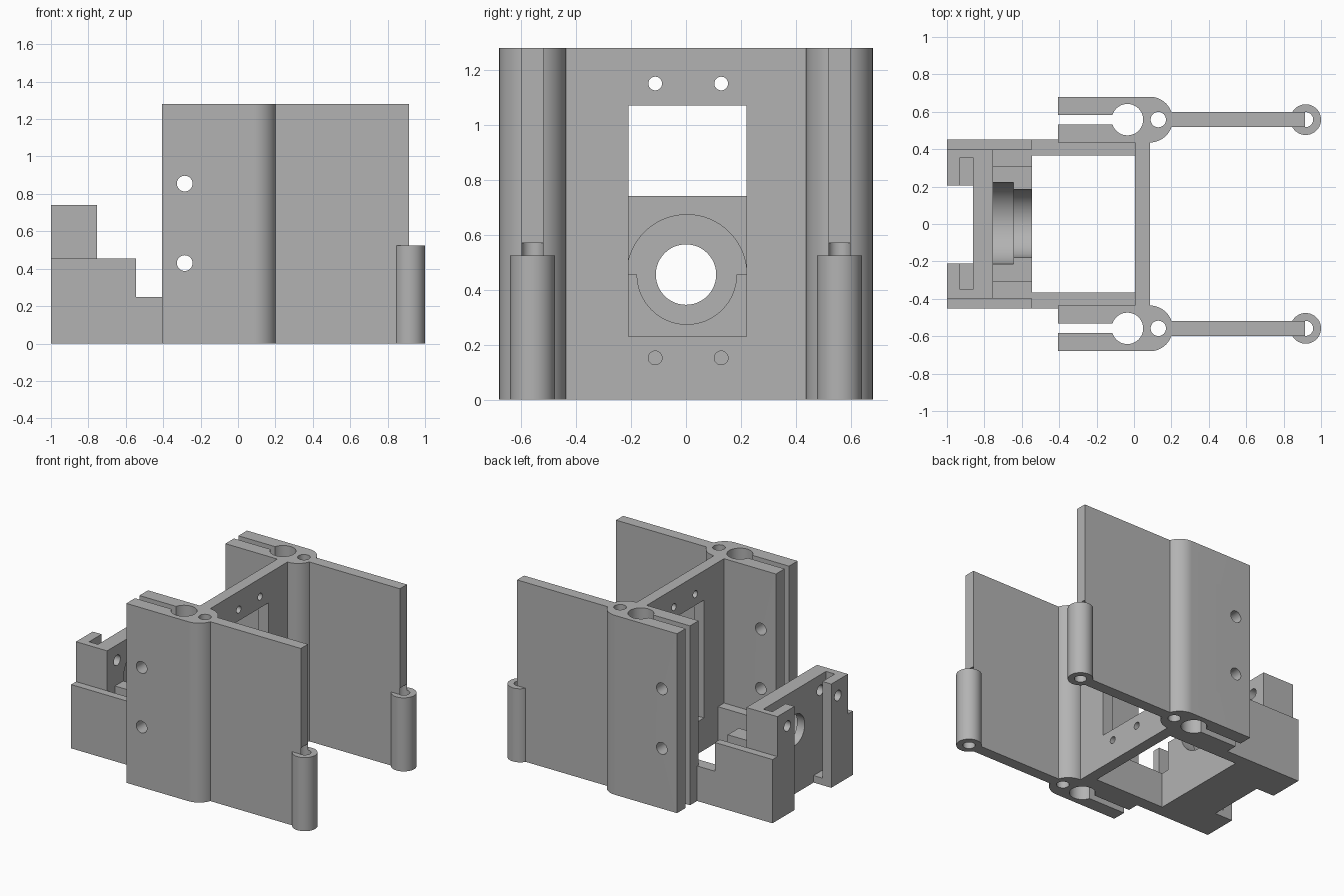
import bpy
import bmesh
import math
from mathutils import Matrix, Vector

if "Cube" in bpy.data.objects:
    bpy.data.objects.remove(bpy.data.objects["Cube"], do_unlink=True)

grey = bpy.data.materials.new("plain grey")
grey.use_nodes = True
grey.diffuse_color = (0.45, 0.45, 0.45, 1)
grey.node_tree.nodes["Principled BSDF"].inputs["Base Color"].default_value = (0.45, 0.45, 0.45, 1)


def finish(name, bm):
    bmesh.ops.recalc_face_normals(bm, faces=bm.faces)
    mesh = bpy.data.meshes.new(name)
    bm.to_mesh(mesh)
    bm.free()
    mesh.materials.append(grey)
    obj = bpy.data.objects.new(name, mesh)
    bpy.context.collection.objects.link(obj)
    return obj


def box(name, x, y, z):
    bm = bmesh.new()
    bmesh.ops.create_cube(bm, size=1)
    for v in bm.verts:
        v.co = Vector([(r[0] + r[1]) / 2 + c * (r[1] - r[0]) for r, c in zip((x, y, z), v.co)])
    return finish(name, bm)


def rod(name, axis, centre, radius, length, sides=48):
    bm = bmesh.new()
    turn = {"x": Matrix.Rotation(math.pi / 2, 4, "Y"),
            "y": Matrix.Rotation(math.pi / 2, 4, "X"),
            "z": Matrix()}[axis]
    bmesh.ops.create_cone(bm, cap_ends=True, segments=sides, radius1=radius, radius2=radius,
                          depth=length, matrix=Matrix.Translation(centre) @ turn)
    return finish(name, bm)


def prism(name, outline, height):
    bm = bmesh.new()
    face = bm.faces.new([bm.verts.new((px, py, 0)) for px, py in outline])
    new = bmesh.ops.extrude_face_region(bm, geom=[face])["geom"]
    bmesh.ops.translate(bm, vec=(0, 0, height), verts=[g for g in new if isinstance(g, bmesh.types.BMVert)])
    return finish(name, bm)


def combine(obj, tools, operation="DIFFERENCE"):
    for tool in tools:
        tool.hide_render = True
        mod = obj.modifiers.new("cut", "BOOLEAN")
        mod.operation = operation
        mod.solver = "EXACT"
        mod.object = tool
        bpy.context.view_layer.objects.active = obj
        bpy.ops.object.modifier_apply(modifier=mod.name)
        bpy.data.objects.remove(tool, do_unlink=True)


H = 1.28
ARM_Y = 0.558
R = 0.122
parts = []

for side, s in (("left", 1), ("right", -1)):
    cy = s * ARM_Y

    # Split clamp with a rounded end, rod bores and screw holes
    arc = [(0.085 + R * math.sin(a), cy - R * math.cos(a))
           for a in (math.pi * i / 32 for i in range(33))]
    clamp = prism(side + "_clamp", [(-0.405, cy - R)] + arc + [(-0.405, cy + R)], H)
    combine(clamp, [
        box("slot", (-0.5, -0.05), (cy - 0.025, cy + 0.025), (-0.1, H + 0.1)),
        rod("bore", "z", (-0.035, cy, H / 2), 0.084, 2),
        rod("pin", "z", (0.13, cy, H / 2), 0.041, 2),
        rod("screw", "y", (-0.285, cy, 0.43), 0.042, 0.4),
        rod("screw", "y", (-0.285, cy, 0.855), 0.042, 0.4)])

    # Flat wing and the hinge sleeve at its end
    wing = box(side + "_wing", (0.195, 0.915), (cy - 0.04, cy + 0.04), (0, H))
    combine(wing, [rod("pin", "z", (0.918, cy, 0.235), 0.04, 0.67)])
    sleeve = rod(side + "_hinge_sleeve", "z", (0.918, cy, 0.2625), 0.082, 0.525)
    combine(sleeve, [rod("pin", "z", (0.918, cy, 0.2), 0.04, 1)])

    # Low rail joining the wall to the motor mount
    rail = box(side + "_rail", (-0.55, 0.01), sorted((s * 0.367, s * 0.453)), (0, 0.25))
    parts += [clamp, wing, sleeve, rail]

# Cross wall with a window and four screw holes
wall = box("cross_wall", (0.005, 0.085), (-0.445, 0.445), (0, H))
combine(wall, [box("window", (-0.1, 0.2), (-0.21, 0.22), (0.23, 1.07))])
combine(wall, [rod("screw", "x", (0.045, y, z), 0.025, 0.3, 24)
               for y in (-0.112, 0.128) for z in (0.152, 1.15)])

# Motor mount: wide base and taller front plate
mount = box("motor_mount", (-1, -0.545), (-0.453, 0.453), (0, 0.455))
combine(mount, [box("upper", (-1, -0.755), (-0.398, 0.398), (0.2, 0.74))], "UNION")
combine(mount, [
    box("front_gap", (-1.1, -0.86), (-0.21, 0.205), (-0.1, 1)),
    box("plate_slot", (-0.93, -0.8601), (-0.35, 0.355), (0.05, 1)),
    rod("shaft", "x", (-0.8, 0, 0.455), 0.11, 0.4),
    rod("large_cradle", "x", (-0.7225, 0.003, 0.455), 0.218, 0.155, 64),
    rod("small_cradle", "x", (-0.6, 0.003, 0.455), 0.181, 0.2, 64)])
for s in (-1, 1):
    combine(mount, [
        box("side_slot", (-0.755, -0.5), sorted((s * 0.308, s * 0.398)), (0.25, 0.6)),
        rod("screw", "x", (-0.85, s * 0.285, 0.63), 0.037, 0.5, 32)])

# Smooth the round surfaces, keep hard edges
parts += [wall, mount]
bpy.ops.object.select_all(action="DESELECT")
for obj in parts:
    obj.select_set(True)
bpy.context.view_layer.objects.active = mount
bpy.ops.object.shade_smooth_by_angle(angle=math.radians(30))
